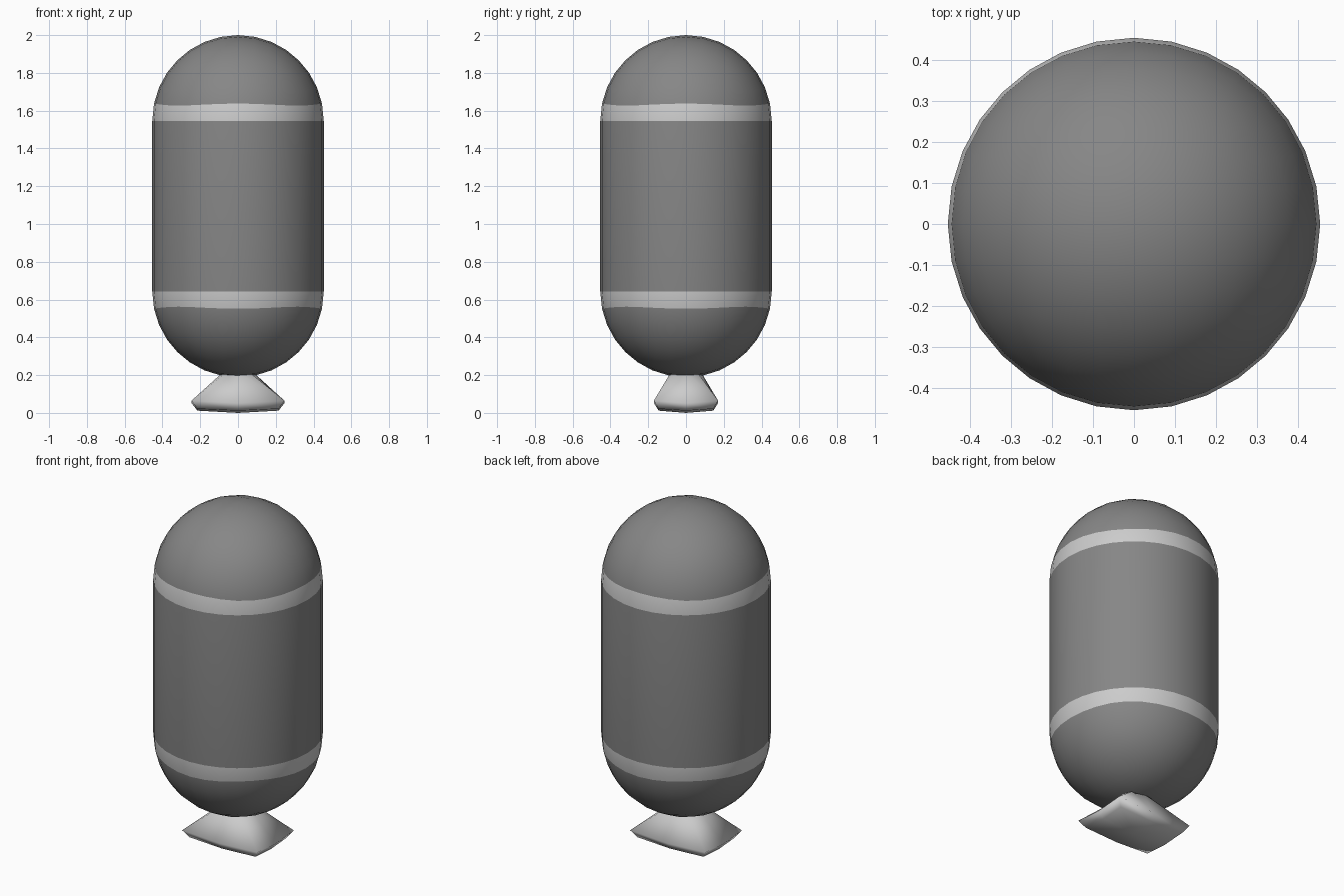
import bpy, bmesh

if "Cube" in bpy.data.objects:
    bpy.data.objects.remove(bpy.data.objects["Cube"])

R, Z_LOW, Z_HIGH = 0.454, 0.643, 1.546


def grey(name, v):
    m = bpy.data.materials.new(name)
    m.diffuse_color = (v, v, v, 1)
    m.use_nodes = True
    m.node_tree.nodes["Principled BSDF"].inputs["Base Color"].default_value = m.diffuse_color
    return m


dark, light = grey("dark_grey", 0.24), grey("light_grey", 0.8)

# Capsule body: a subdivided cube cast to a sphere, split at the equator
bpy.ops.mesh.primitive_cube_add(size=2)
body = bpy.context.object
body.name = "capsule_body"
sub = body.modifiers.new("subdivide", 'SUBSURF')
sub.levels = sub.render_levels = 3
bpy.ops.object.modifier_apply(modifier=sub.name)

bm = bmesh.new()
bm.from_mesh(body.data)
for v in bm.verts:
    v.co = v.co.normalized() * R
equator = [e for e in bm.edges if all(abs(v.co.z) < 1e-4 for v in e.verts)]
# The first ring of faces beside the equator forms the light bands
for f in bm.faces:
    f.material_index = int(any(abs(v.co.z) < 1e-4 for v in f.verts))
bmesh.ops.split_edges(bm, edges=equator)
upper = {v for f in bm.faces if f.calc_center_median().z > 0 for v in f.verts}
for v in bm.verts:
    v.co.z += Z_HIGH if v in upper else Z_LOW
# Straight wall between the two domes
wall = bmesh.ops.bridge_loops(bm, edges=[e for e in bm.edges if e.is_boundary])
for f in wall["faces"]:
    f.material_index = 0
bmesh.ops.recalc_face_normals(bm, faces=bm.faces)
for f in bm.faces:
    f.smooth = True
bm.to_mesh(body.data)
bm.free()
body.data.materials.append(dark)
body.data.materials.append(light)

# Flared foot: eight-point rings (half x, half y, corner factor, corner z, middle z)
rings = [(0.08, 0.08, 0.75, 0.215, 0.215),
         (0.246, 0.17, 1.0, 0.065, 0.052),
         (0.215, 0.145, 1.0, 0.022, 0.012)]
around = [(1, 0), (1, 1), (0, 1), (-1, 1), (-1, 0), (-1, -1), (0, -1), (1, -1)]
bm = bmesh.new()
loops = []
for hx, hy, k, zc, zm in rings:
    loop = []
    for x, y in around:
        corner = x != 0 and y != 0
        s = k if corner else 1
        loop.append(bm.verts.new((x * hx * s, y * hy * s, zc if corner else zm)))
    loops.append(loop)
for a, b in zip(loops, loops[1:]):
    for i in range(8):
        j = (i + 1) % 8
        bm.faces.new((a[i], b[i], b[j], a[j]))
bm.faces.new(loops[0])
base = bm.verts.new((0, 0, 0))
for i in range(8):
    bm.faces.new((loops[-1][i], base, loops[-1][(i + 1) % 8]))
bmesh.ops.recalc_face_normals(bm, faces=bm.faces)
for f in bm.faces:
    f.smooth = True
mesh = bpy.data.meshes.new("flared_foot")
bm.to_mesh(mesh)
bm.free()
mesh.materials.append(light)
foot = bpy.data.objects.new("flared_foot", mesh)
bpy.context.collection.objects.link(foot)
